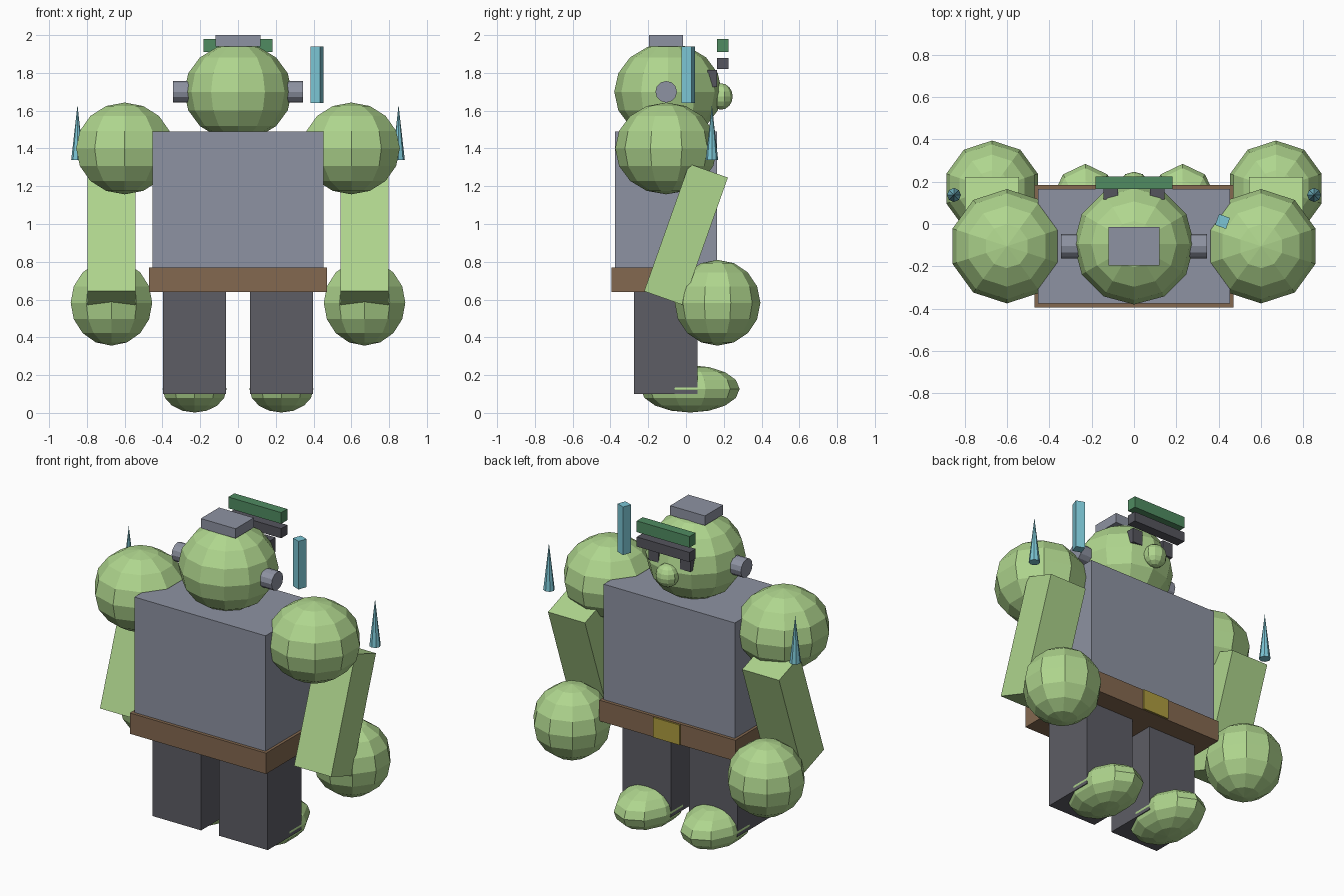
import bpy
from math import radians

cube = bpy.data.objects.get("Cube")
if cube:
    bpy.data.objects.remove(cube, do_unlink=True)


def material(name, rgb):
    m = bpy.data.materials.new(name)
    m.use_nodes = True
    m.diffuse_color = (*rgb, 1)
    m.node_tree.nodes["Principled BSDF"].inputs["Base Color"].default_value = (*rgb, 1)
    return m


GREEN = material("skin green", (0.43, 0.67, 0.27))
GREY = material("shirt grey", (0.27, 0.29, 0.36))
DARK = material("trouser grey", (0.11, 0.11, 0.13))
BROWN = material("belt brown", (0.23, 0.14, 0.08))
GOLD = material("buckle gold", (0.42, 0.33, 0.05))
CYAN = material("crystal cyan", (0.2, 0.56, 0.66))
VISOR = material("visor green", (0.08, 0.26, 0.12))
BAR = material("bar grey", (0.09, 0.09, 0.11))


def finish(name, mat, scale=(1, 1, 1)):
    ob = bpy.context.object
    ob.name = name
    ob.scale = scale
    ob.data.materials.append(mat)
    return ob


def box(name, mat, loc, size, rot=(0, 0, 0)):
    bpy.ops.mesh.primitive_cube_add(size=1, location=loc, rotation=rot)
    return finish(name, mat, size)


def ball(name, mat, loc, radii, segments=10, rings=8):
    bpy.ops.mesh.primitive_uv_sphere_add(segments=segments, ring_count=rings, radius=1, location=loc)
    return finish(name, mat, radii)


# Torso and belt
box("torso", GREY, (0, -0.105, 1.13), (0.905, 0.54, 0.72))
box("belt", BROWN, (0, -0.105, 0.705), (0.94, 0.58, 0.13))
box("belt_buckle", GOLD, (0, 0.185, 0.705), (0.18, 0.02, 0.125))

# Head, nose, cap and ear bolts
ball("head", GREEN, (0, -0.095, 1.70), (0.285, 0.285, 0.257), 12)
ball("nose", GREEN, (0, 0.185, 1.675), (0.07, 0.062, 0.07))
box("cap", GREY, (0, -0.105, 1.97), (0.24, 0.18, 0.06))
bpy.ops.mesh.primitive_cylinder_add(vertices=12, radius=0.057, depth=0.69,
                                    location=(0, -0.105, 1.70), rotation=(0, radians(90), 0))
finish("ear_bolts", GREY)

# Visor above the face
box("visor", VISOR, (0, 0.195, 1.945), (0.365, 0.06, 0.07))
box("visor_bar", BAR, (0, 0.195, 1.85), (0.365, 0.06, 0.06))

# Paired parts
for side, s in (("left", 1), ("right", -1)):
    box(side + "_eye", BAR, (s * 0.11, 0.14, 1.77), (0.07, 0.05, 0.09))
    ball(side + "_shoulder", GREEN, (s * 0.6, -0.105, 1.40), (0.27, 0.27, 0.243))
    box(side + "_arm", GREEN, (s * 0.67, 0, 0.945), (0.255, 0.217, 0.715), (radians(-19.5), 0, 0))
    ball(side + "_fist", GREEN, (s * 0.67, 0.167, 0.583), (0.227, 0.227, 0.227))
    box(side + "_leg", DARK, (s * 0.23, -0.107, 0.375), (0.335, 0.335, 0.55))
    ball(side + "_foot", GREEN, (s * 0.23, 0.022, 0.127), (0.178, 0.262, 0.125))
    bpy.ops.mesh.primitive_cone_add(vertices=8, radius1=0.033, radius2=0, depth=0.29,
                                    location=(s * 0.85, 0.137, 1.485))
    finish(side + "_spike", CYAN)

# Single floating blade
box("blade", CYAN, (0.418, 0.012, 1.79), (0.055, 0.055, 0.30), (0, 0, radians(-20)))
